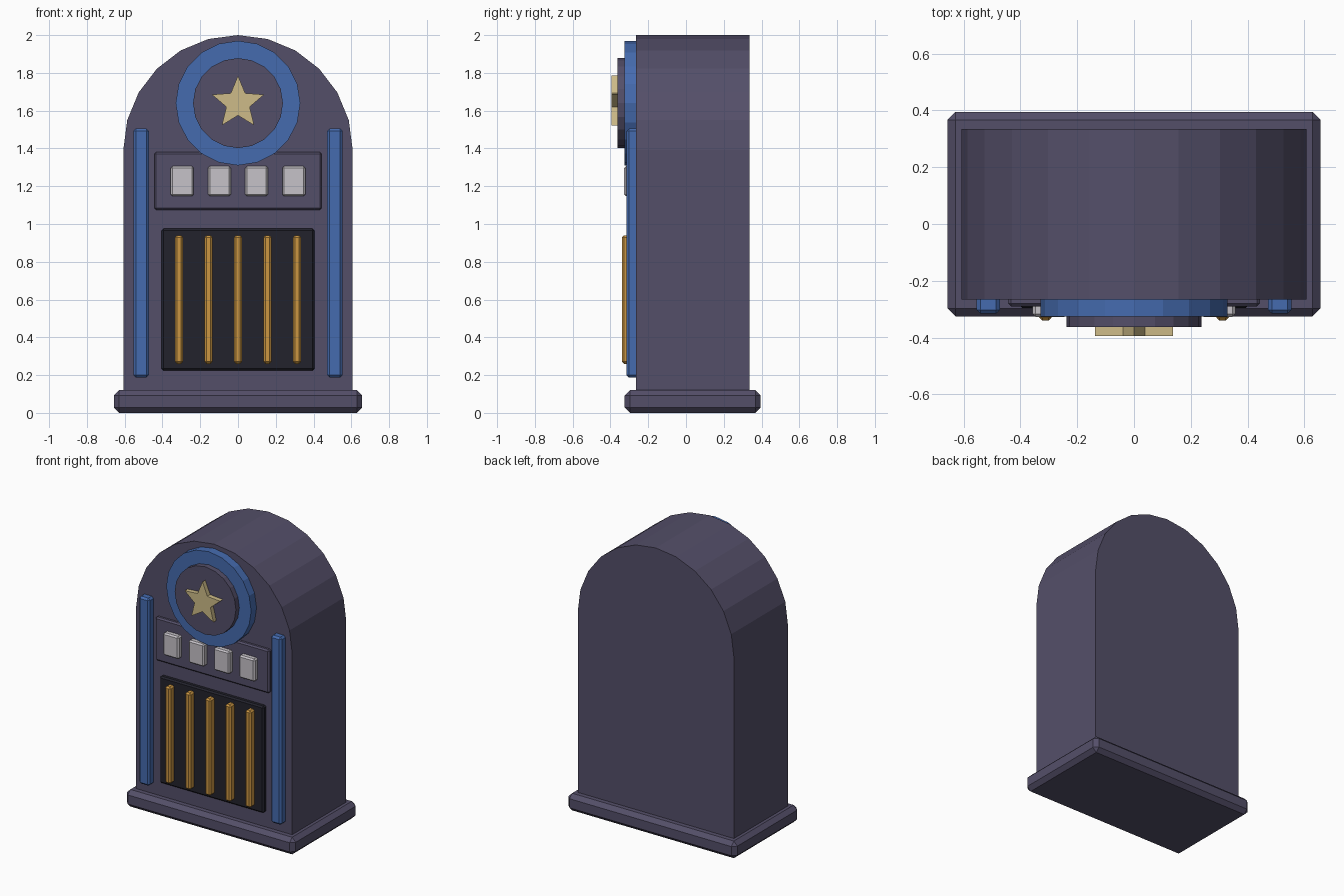
import bpy
import bmesh
from math import sin, cos, pi

old = bpy.data.objects.get("Cube")
if old:
    bpy.data.objects.remove(old, do_unlink=True)


def material(name, hex_code):
    """Flat colour from an sRGB hex code, stored as linear values."""
    rgb = []
    for i in (0, 2, 4):
        c = int(hex_code[i:i + 2], 16) / 255
        rgb.append(c / 12.92 if c <= 0.04045 else ((c + 0.055) / 1.055) ** 2.4)
    mat = bpy.data.materials.new(name)
    mat.use_nodes = True
    mat.diffuse_color = (*rgb, 1)
    mat.node_tree.nodes["Principled BSDF"].inputs["Base Color"].default_value = (*rgb, 1)
    return mat


PURPLE = material("dusky purple", "544F69")
BLUE = material("blue trim", "456BAF")
CREAM = material("pale gold", "CDBB88")
GOLD = material("amber gold", "CB9642")
DARK = material("dark grille", "22222C")
WHITE = material("light grey", "C6C2C8")


def finish(name, bm, mat):
    bmesh.ops.recalc_face_normals(bm, faces=bm.faces)
    mesh = bpy.data.meshes.new(name)
    bm.to_mesh(mesh)
    bm.free()
    mesh.materials.append(mat)
    obj = bpy.data.objects.new(name, mesh)
    bpy.context.collection.objects.link(obj)
    return obj


def box(name, x, y, z, mat, bevel):
    """Chamfered box from (min, max) ranges on each axis."""
    bm = bmesh.new()
    bmesh.ops.create_cube(bm, size=1)
    for v in bm.verts:
        for i, (lo, hi) in enumerate((x, y, z)):
            v.co[i] = (lo + hi) / 2 + v.co[i] * (hi - lo)
    obj = finish(name, bm, mat)
    mod = obj.modifiers.new("chamfer", "BEVEL")
    mod.width = bevel
    mod.segments = 1
    return obj


def extrude_profile(name, points, front, back, mat):
    """Solid from an (x, z) outline, running from front to back along y."""
    bm = bmesh.new()
    face = bm.faces.new([bm.verts.new((x, front, z)) for x, z in points])
    result = bmesh.ops.extrude_face_region(bm, geom=[face], use_keep_orig=True)
    for v in result["geom"]:
        if isinstance(v, bmesh.types.BMVert):
            v.co.y = back
    return finish(name, bm, mat)


def ring_points(count, radii, z):
    """Points around a centre, cycling through the given radii from the top."""
    return [(radii[i % len(radii)] * sin(2 * pi * i / count),
             z + radii[i % len(radii)] * cos(2 * pi * i / count)) for i in range(count)]


FRONT, BACK = -0.265, 0.335

# Plinth and arched cabinet
box("plinth", (-0.657, 0.657), (-0.325, 0.395), (0, 0.12), PURPLE, 0.028)
R = 0.607
arch = [(R * cos(pi * i / 12), 2 - R + R * sin(pi * i / 12)) for i in range(13)]
extrude_profile("cabinet", [(-R, 0.1), (R, 0.1)] + arch, FRONT, BACK, PURPLE)

# Round emblem with star
CZ = 1.64
extrude_profile("emblem_ring", ring_points(20, [0.33], CZ), -0.325, FRONT + 0.01, BLUE)
extrude_profile("emblem_disc", ring_points(20, [0.238], CZ), -0.363, FRONT, PURPLE)
extrude_profile("emblem_star", ring_points(10, [0.145, 0.065], CZ), -0.395, -0.355, CREAM)

# Side trim
for side, x in (("left", 0.513), ("right", -0.513)):
    box(side + "_trim", (x - 0.041, x + 0.041), (-0.315, FRONT + 0.02),
        (0.187, 1.505), BLUE, 0.013)

# Button panel
box("button_panel", (-0.443, 0.443), (-0.29, FRONT + 0.02), (1.075, 1.38), PURPLE, 0.01)
for i in range(4):
    x = (i - 1.5) * 0.197
    box(f"button_{i + 1}", (x - 0.061, x + 0.061), (-0.327, -0.275),
        (1.147, 1.306), WHITE, 0.01)

# Speaker grille with upright bars
box("grille_panel", (-0.405, 0.405), (-0.295, FRONT + 0.02), (0.225, 0.975), DARK, 0.01)
for i in range(5):
    x = (i - 2) * 0.156
    box(f"grille_bar_{i + 1}", (x - 0.022, x + 0.022), (-0.34, -0.28),
        (0.26, 0.94), GOLD, 0.011)
